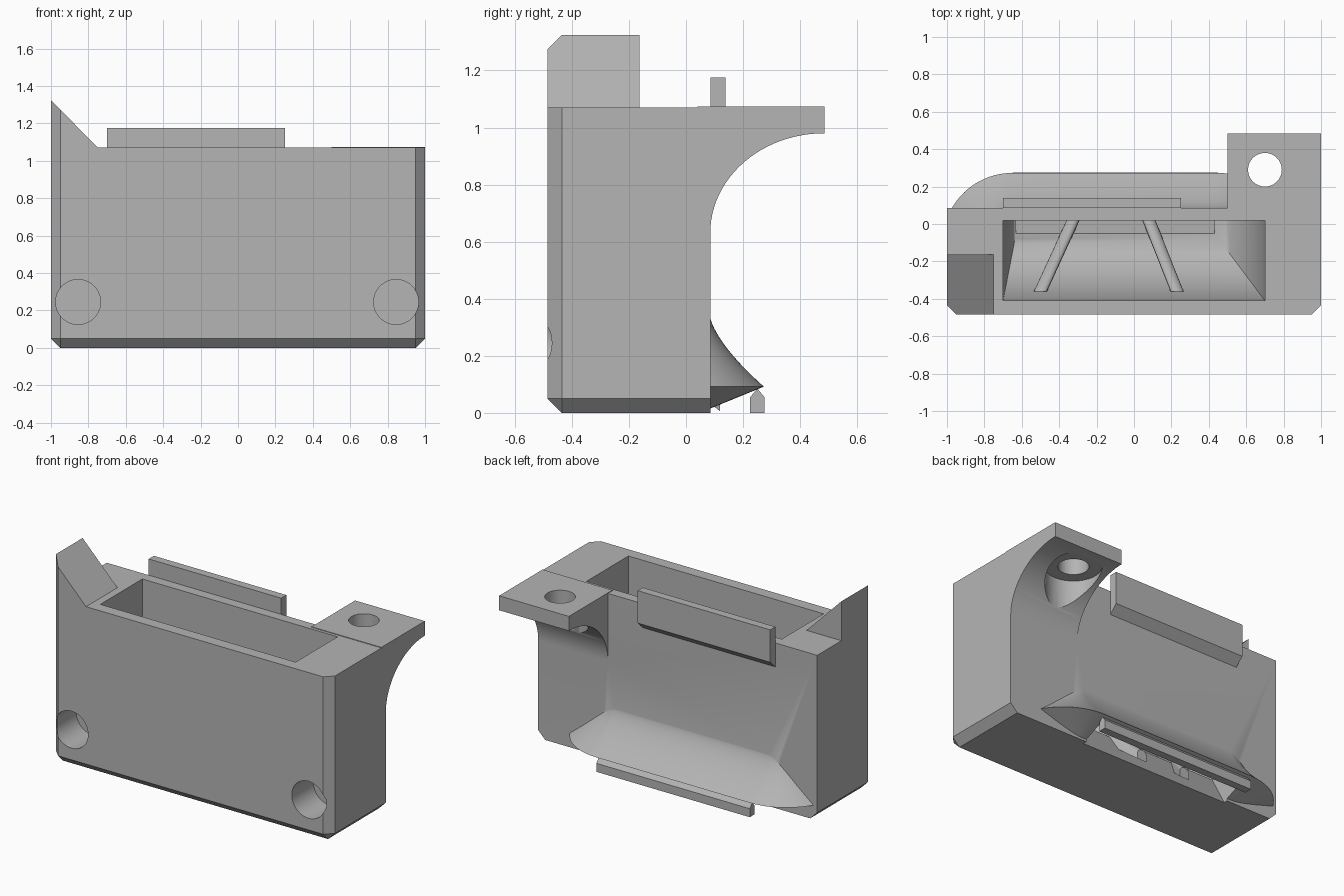
import bpy, bmesh
from math import sin, cos, pi, asin

if "Cube" in bpy.data.objects:
    bpy.data.objects.remove(bpy.data.objects["Cube"], do_unlink=True)

grey = bpy.data.materials.new("plain grey")
grey.use_nodes = True
colour = (0.46, 0.46, 0.46, 1)
grey.diffuse_color = colour
grey.node_tree.nodes["Principled BSDF"].inputs["Base Color"].default_value = colour


def finish(name, bm):
    bmesh.ops.recalc_face_normals(bm, faces=bm.faces)
    mesh = bpy.data.meshes.new(name)
    bm.to_mesh(mesh)
    bm.free()
    mesh.materials.append(grey)
    ob = bpy.data.objects.new(name, mesh)
    bpy.context.collection.objects.link(ob)
    return ob


def loft_mesh(rings):
    """Closed solid through rings that share one point count."""
    bm = bmesh.new()
    loops = [[bm.verts.new(p) for p in ring] for ring in rings]
    n = len(loops[0])
    for a, b in zip(loops, loops[1:]):
        for i in range(n):
            j = (i + 1) % n
            bm.faces.new((a[i], a[j], b[j], b[i]))
    bm.faces.new(loops[0])
    bm.faces.new(loops[-1])
    return bm


def extrude_x(name, profile, x0, x1):
    return finish(name, loft_mesh([[(x, y, z) for y, z in profile] for x in (x0, x1)]))


def bevel(bm, test, size):
    edges = [e for e in bm.edges if test(*[v.co for v in e.verts])]
    bmesh.ops.bevel(bm, geom=edges, offset=size, segments=1, affect='EDGES')


def cylinder(name, start, end, r, n=48):
    """Cylinder along y or z, whichever the end points differ in."""
    def ring(c):
        pts = []
        for i in range(n):
            u, v = r * cos(2 * pi * i / n), r * sin(2 * pi * i / n)
            along_y = start[2] == end[2]
            pts.append((c[0] + u, c[1] + (0 if along_y else v), c[2] + (v if along_y else 0)))
        return pts
    return finish(name, loft_mesh([ring(start), ring(end)]))


def select_only(ob):
    bpy.ops.object.select_all(action='DESELECT')
    ob.select_set(True)
    bpy.context.view_layer.objects.active = ob


def combine(ob, other, operation):
    mod = ob.modifiers.new(operation, 'BOOLEAN')
    mod.operation, mod.object, mod.solver = operation, other, 'EXACT'
    select_only(ob)
    bpy.ops.object.modifier_apply(modifier=mod.name)
    bpy.data.objects.remove(other, do_unlink=True)


FRONT, BACK, TOP = -0.485, 0.085, 1.07
MID, HALF = -0.1, 0.55          # centre and half width of the outlet

# Main block: chamfered front uprights and bottom edges
bm = loft_mesh([[(-1, FRONT, z), (1, FRONT, z), (1, BACK, z), (-1, BACK, z)] for z in (0, TOP)])
bevel(bm, lambda a, b: (a.y < 0 and b.y < 0 and a.z != b.z)
      or (a.z == 0 and b.z == 0 and min(a.y, b.y) < 0), 0.05)
body = finish("hopper_body", bm)


# Flared lip at the lower back
def lip_ring(r, z, steps=14):
    cy, inner = -0.1, 0.04
    a0 = asin((inner - cy) / r)
    arc = [a0 + (pi / 2 - a0) * i / steps for i in range(steps + 1)]
    right = [(MID + HALF + r * cos(a), cy + r * sin(a), z) for a in arc]
    left = [(2 * MID - x, y, z) for x, y, z in reversed(right)]
    return right + left


rings = [lip_ring(0.155, 0.003)]
for i in range(17):
    t = 1 - i / 16
    rings.append(lip_ring(0.183 + 0.19 * t ** 1.5, 0.345 - 0.253 * t))
combine(body, finish("outlet_lip", loft_mesh(rings)), 'UNION')

# Mounting ear with a curved underside
profile = [(0.04, 1.074), (0.485, 1.074), (0.485, 0.98)]
for i in range(1, 25):
    a = pi / 2 * i / 24
    profile.append((0.485 - 0.4 * sin(a), 0.63 + 0.35 * cos(a)))
profile.append((0.04, 0.63))
ear = extrude_x("mounting_ear", profile, 0.5, 1)
combine(body, ear, 'UNION')
combine(body, cylinder("ear_hole", (0.7, 0.29, 0.9), (0.7, 0.29, 1.2), 0.09), 'DIFFERENCE')
combine(body, cylinder("ear_counterbore", (0.7, 0.29, 0.4), (0.7, 0.29, 0.975), 0.165), 'DIFFERENCE')

# Funnel cavity: curved front and sides, then a chute to the outlet slot
def back_wall(z):
    t = min(max((0.33 - z) / 0.25, 0), 1)
    return 0.02 + 0.205 * t ** 1.5


def cavity_ring(left, right, front, z):
    back = back_wall(z)
    return [(left, front, z), (right, front, z), (right, back, z), (left, back, z)]


rings = [cavity_ring(-0.7, 0.7, -0.41, 1.2)]
for i in range(20):
    a = pi / 2 * i / 20
    k = 1 - cos(a)
    rings.append(cavity_ring(-0.7 + 0.07 * k, 0.7 - 0.27 * k, -0.41 + 0.36 * k, 0.8 - 0.6 * sin(a)))
for i in range(6):
    t = i / 5
    rings.append(cavity_ring(-0.63, 0.43, -0.05 + 0.12 * t, 0.2 - 0.22 * t))
combine(body, finish("funnel_cavity", loft_mesh(rings)), 'DIFFERENCE')

# Round sockets in the front
for x in (-0.855, 0.845):
    combine(body, cylinder("socket", (x, -0.7, 0.245), (x, FRONT + 0.22, 0.245), 0.12), 'DIFFERENCE')
select_only(body)
bpy.ops.object.shade_smooth_by_angle(angle=pi / 6)

# Rounded guide ribs running down the funnel to the outlet
for side, x0, x1 in (("right", -0.5, -0.28), ("left", 0.23, 0.04)):
    rings = []
    for x, y, z, deep in ((x0, -0.36, 0.5, 0.1), (x1, 0.12, 0.04, 0.035)):
        top = [(x + 0.035 * cos(pi * i / 8), y, z + 0.035 * sin(pi * i / 8)) for i in range(9)]
        rings.append(top + [(x - 0.035, y, z - deep), (x + 0.035, y, z - deep)])
    rib = finish(side + "_guide_rib", loft_mesh(rings))
    select_only(rib)
    bpy.ops.object.shade_smooth_by_angle(angle=pi / 6)

# Ridged bar below the lip
extrude_x("outlet_bar", [(0.225, 0), (0.275, 0), (0.275, 0.055), (0.25, 0.085), (0.225, 0.055)],
          MID - HALF, MID + HALF)

# Upright rail on the back edge, chamfered underneath
extrude_x("back_rail", [(BACK, 1.175), (0.138, 1.175), (0.138, 0.965), (BACK, 0.915)], -0.7, 0.25)

# Wedge on the front corner
bm = loft_mesh([[(-1, y, TOP), (-0.75, y, TOP), (-1, y, 1.325)] for y in (FRONT, -0.163)])
bevel(bm, lambda a, b: a.x == b.x == -1 and a.y < -0.4 and b.y < -0.4, 0.05)
finish("corner_wedge", bm)
